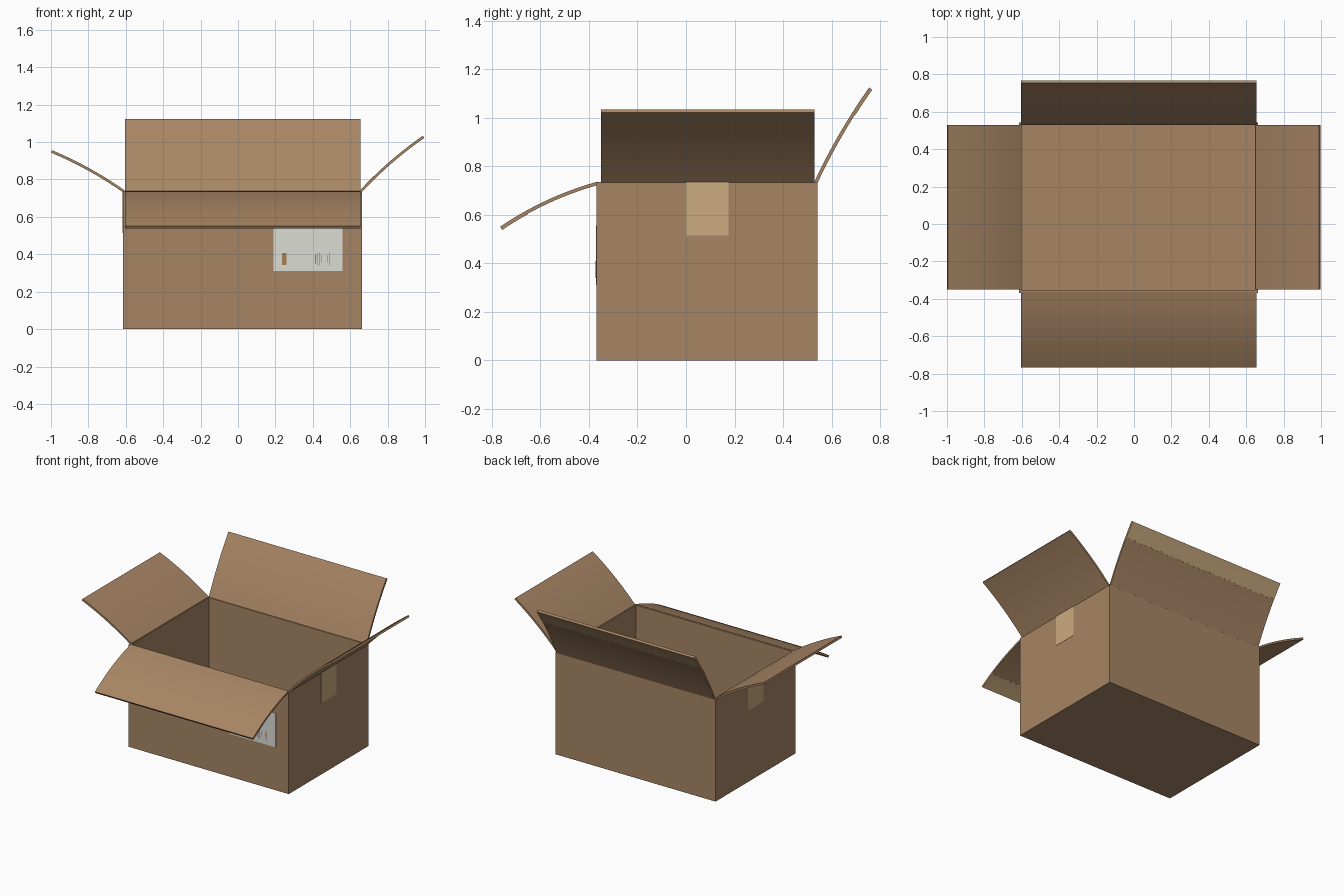
import bpy, bmesh, math, random
from mathutils import Vector

if "Cube" in bpy.data.objects:
    bpy.data.objects.remove(bpy.data.objects["Cube"])

random.seed(3)
T = 0.014                      # cardboard thickness
X0, X1, Y0, Y1, H = -0.615, 0.662, -0.368, 0.542, 0.735


def material(name, rgb):
    m = bpy.data.materials.new(name)
    m.diffuse_color = (*rgb, 1)
    m.use_nodes = True
    m.node_tree.nodes["Principled BSDF"].inputs["Base Color"].default_value = m.diffuse_color
    return m


CARD = material("cardboard", (0.39, 0.235, 0.128))
TAPE = material("packing tape", (0.60, 0.41, 0.215))
PAPER = material("label paper", (0.72, 0.72, 0.67))
INK = material("label marks", (0.28, 0.17, 0.09))
ORANGE = material("label symbol", (0.39, 0.22, 0.09))


def finish(bm, name, mat, smooth=False):
    bmesh.ops.recalc_face_normals(bm, faces=bm.faces[:])
    me = bpy.data.meshes.new(name)
    bm.to_mesh(me)
    bm.free()
    me.materials.append(mat)
    ob = bpy.data.objects.new(name, me)
    bpy.context.collection.objects.link(ob)
    if smooth:
        bpy.ops.object.select_all(action='DESELECT')
        ob.select_set(True)
        bpy.context.view_layer.objects.active = ob
        bpy.ops.object.shade_smooth_by_angle(angle=math.radians(30))
    return ob


def box(name, lo, hi, mat):
    bm = bmesh.new()
    bmesh.ops.create_cube(bm, size=1)
    for v in bm.verts:
        v.co = Vector([lo[i] if v.co[i] < 0 else hi[i] for i in range(3)])
    return finish(bm, name, mat)


def bend(p0, p1, bulge, t):
    """Point and upward normal on a gently bowed flap profile."""
    p0, p1 = Vector(p0), Vector(p1)
    d = p1 - p0
    n = Vector((-d.y, d.x)).normalized()
    if n.y < 0:
        n = -n
    tangent = d + n * bulge * 4 * (1 - 2 * t)
    m = Vector((-tangent.y, tangent.x)).normalized()
    if m.y < 0:
        m = -m
    return p0 + d * t + n * bulge * 4 * t * (1 - t), m


def sheet(name, axis, a, b, p0, p1, bulge, mat, offs, start=None, n_across=1):
    """Bowed sheet between a and b; start(j) gives the inner edge of the sheet."""
    steps = 10 if start is None else 4
    bm = bmesh.new()
    grid = {}
    for j in range(n_across + 1):
        s = a + (b - a) * j / n_across
        t0 = 0 if start is None else start(j)
        for i in range(steps + 1):
            p, m = bend(p0, p1, bulge, t0 + (1 - t0) * i / steps)
            for k in (0, 1):
                q = p + m * offs[k]
                co = (q.x, s, q.y) if axis == 'x' else (s, q.x, q.y)
                grid[i, j, k] = bm.verts.new(co)

    def quad(*keys):
        bm.faces.new([grid[k] for k in keys])
    for j in range(n_across):
        for i in range(steps):
            for k in (0, 1):
                quad((i, j, k), (i + 1, j, k), (i + 1, j + 1, k), (i, j + 1, k))
        for i in (0, steps):
            quad((i, j, 0), (i, j + 1, 0), (i, j + 1, 1), (i, j, 1))
    for i in range(steps):
        for j in (0, n_across):
            quad((i, j, 0), (i + 1, j, 0), (i + 1, j, 1), (i, j, 1))
    return finish(bm, name, mat, True)


# Box body
box("front_wall", (X0, Y0, 0), (X1, Y0 + T, H), CARD)
box("back_wall", (X0, Y1 - T, 0), (X1, Y1, H), CARD)
box("left_wall", (X0, Y0 + T, 0), (X0 + T, Y1 - T, H), CARD)
box("right_wall", (X1 - T, Y0 + T, 0), (X1, Y1 - T, H), CARD)
box("floor", (X0 + T, Y0 + T, 0), (X1 - T, Y1 - T, T), CARD)

# Flaps: axis, span, hinge, tip, bow
flaps = {
    "left_flap": ('x', -0.35, 0.53, (-0.608, H), (-0.997, 0.95), 0.012),
    "right_flap": ('x', -0.35, 0.53, (0.655, H), (0.992, 1.028), 0.012),
    "front_flap": ('y', -0.604, 0.654, (-0.362, H - 0.005), (-0.762, 0.545), 0.018),
    "back_flap": ('y', -0.604, 0.654, (0.536, H), (0.76, 1.12), 0.010),
}
for name, f in flaps.items():
    sheet(name, *f, CARD, (-T / 2, T / 2))

# Torn tape strips on the outside edge of the long flaps
for name in ("front_flap", "back_flap"):
    sheet(name + "_tape", *flaps[name], TAPE, (-T / 2 - 0.002, -T / 2),
          start=lambda j: 0.73 + 0.022 * (j % 2) + random.uniform(-0.006, 0.006),
          n_across=56)

# Tape ends on both side walls
box("right_tape", (X1, 0.0, 0.515), (X1 + 0.002, 0.175, H), TAPE)
box("left_tape", (X0 - 0.002, 0.0, 0.515), (X0, 0.175, H), TAPE)

# Shipping label with a symbol and bar marks
LY = Y0 - 0.003
box("label", (0.19, LY, 0.31), (0.56, Y0, 0.555), PAPER)
box("label_symbol", (0.236, LY - 0.001, 0.342), (0.26, LY, 0.408), ORANGE)
for i, (x, z0, z1) in enumerate([(0.412, 0.35, 0.4), (0.422, 0.34, 0.41), (0.432, 0.34, 0.41),
                                 (0.443, 0.355, 0.395), (0.475, 0.355, 0.395), (0.488, 0.34, 0.41)]):
    box("label_bar_%d" % i, (x, LY - 0.001, z0), (x + 0.004, LY, z1), INK)
